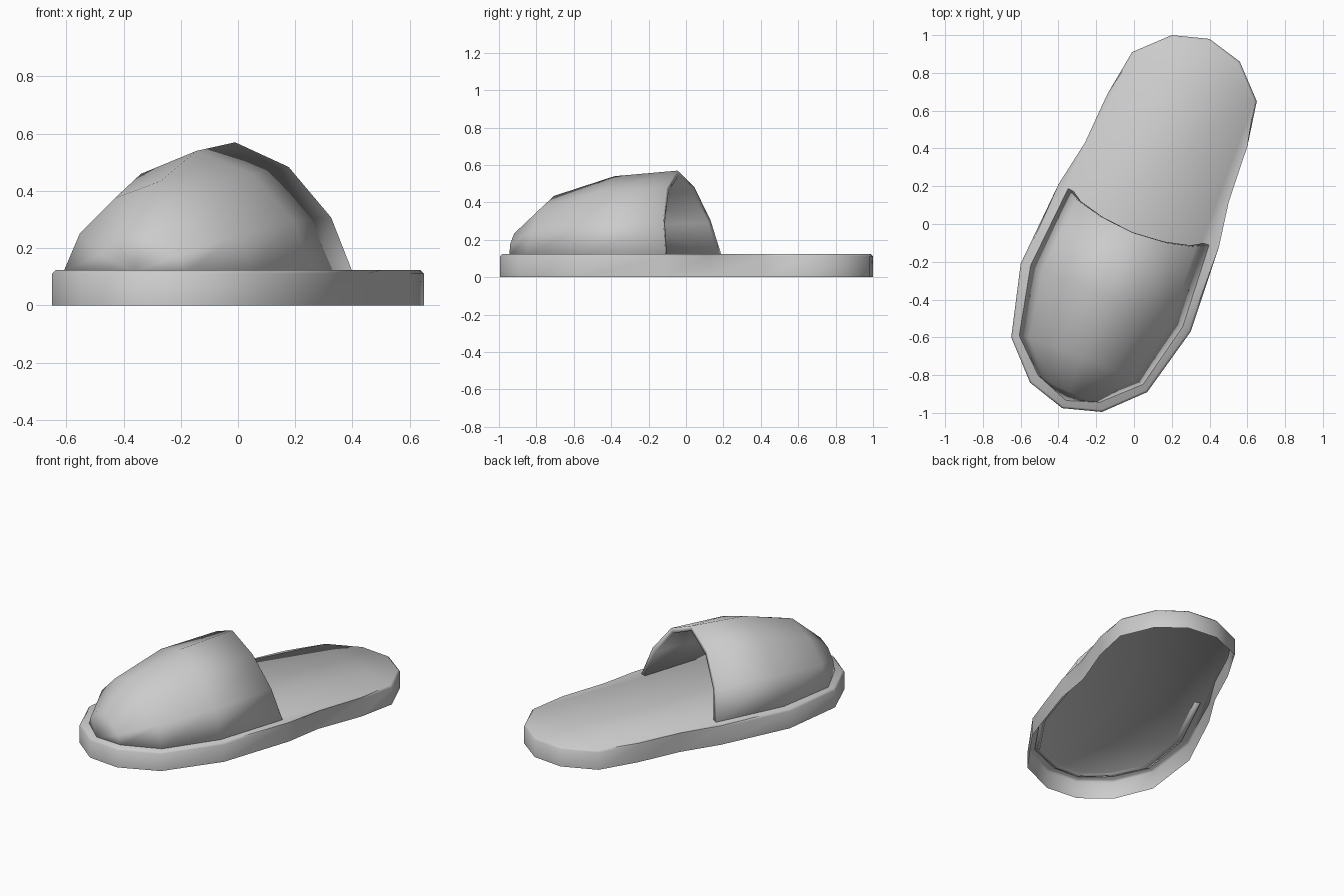
import bpy, bmesh, math
from mathutils import Vector

cube = bpy.data.objects.get("Cube")
if cube:
    bpy.data.objects.remove(cube, do_unlink=True)

grey = bpy.data.materials.new("soft grey")
grey.use_nodes = True
COLOUR = (0.6, 0.6, 0.6, 1)
grey.diffuse_color = COLOUR
grey.node_tree.nodes["Principled BSDF"].inputs["Base Color"].default_value = COLOUR

SOLE_TOP = 0.123
BASE = 0.117


def add_object(name, bm):
    mesh = bpy.data.meshes.new(name)
    bm.to_mesh(mesh)
    bm.free()
    mesh.materials.append(grey)
    obj = bpy.data.objects.new(name, mesh)
    bpy.context.collection.objects.link(obj)
    return obj


def smooth(obj, degrees):
    bpy.ops.object.select_all(action="DESELECT")
    obj.select_set(True)
    bpy.context.view_layer.objects.active = obj
    bpy.ops.object.shade_smooth_by_angle(angle=math.radians(degrees))


# Sole: foot outline extruded into a shell open underneath, with a softened top edge
outline = [(-.17, -.995), (.07, -.89), (.30, -.57), (.45, -.12), (.49, .12), (.60, .41),
           (.65, .65), (.56, .86), (.40, .98), (.20, 1.0), (-.01, .91), (-.14, .69),
           (-.26, .43), (-.40, .21), (-.60, -.21), (-.65, -.60), (-.55, -.84), (-.38, -.975)]
bm = bmesh.new()
low = [bm.verts.new((x, y, 0)) for x, y in outline]
high = [bm.verts.new((x, y, SOLE_TOP)) for x, y in outline]
n = len(outline)
for i in range(n):
    j = (i + 1) % n
    bm.faces.new((low[i], low[j], high[j], high[i]))
footbed = bm.faces.new(high)
bmesh.ops.bevel(bm, geom=list(footbed.edges), offset=0.012, segments=1, affect="EDGES")
sole = add_object("sole", bm)
smooth(sole, 60)

# Upper: arched rows from the opening to the toe, each (left, right, apex height, bow)
rows = [((-.35, .19), (.40, -.11), .57, (-.035, -.085)),
        ((-.55, -.22), (.26, -.545), .54, (0, 0)),
        ((-.61, -.59), (.05, -.85), .435, (.01, .015)),
        ((-.51, -.80), (-.18, -.945), .26, (0, -.015))]
arch = [(0, 0), (.08, .42), (.26, .81), (.5, 1), (.74, .81), (.92, .42), (1, 0)]
bm = bmesh.new()
grid = []
for left, right, top, bow in rows:
    a, b = Vector(left), Vector(right)
    ring = []
    for t, h in arch:
        p = a.lerp(b, t) + Vector(bow) * h
        ring.append(bm.verts.new((p.x, p.y, BASE + (top - BASE) * h)))
    grid.append(ring)
for back, front in zip(grid, grid[1:]):
    for k in range(len(arch) - 1):
        bm.faces.new((back[k], front[k], front[k + 1], back[k + 1]))

# Toe cap closing the last arch down to the sole
tip = bm.verts.new((-.36, -.935, BASE))
for a, b in zip(grid[-1], grid[-1][1:]):
    bm.faces.new((a, tip, b))
bm.normal_update()
upper = add_object("upper", bm)
thick = upper.modifiers.new("thickness", "SOLIDIFY")
thick.thickness = 0.032
thick.offset = -1
smooth(upper, 60)
